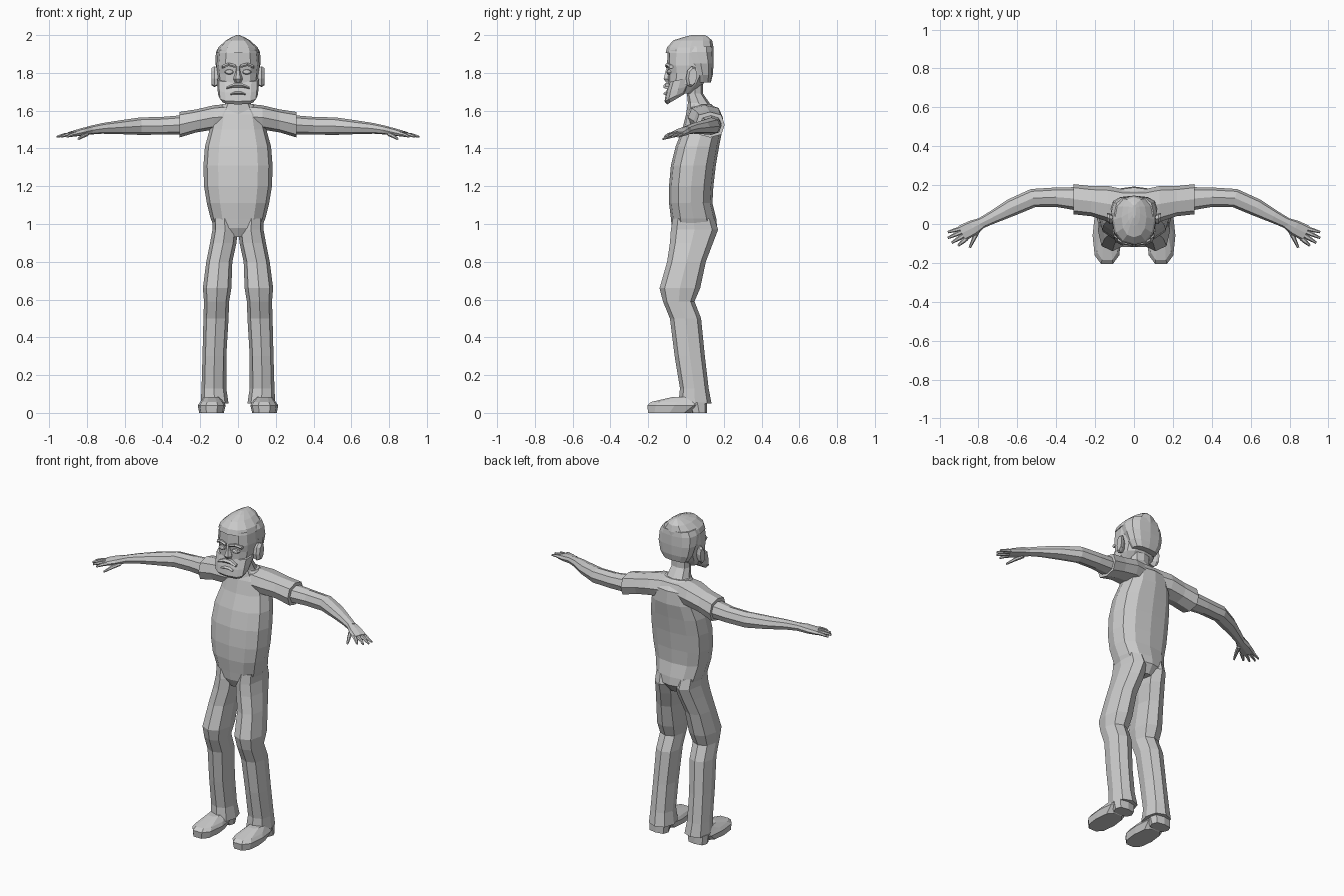
import bpy, bmesh, math
from mathutils import Vector

grey = bpy.data.materials.new("plain_grey")
grey.diffuse_color = (0.6, 0.6, 0.6, 1)


def ring(c, u, v, n=8, e=2.3):
    """Rounded polygon around c, with half axes u and v."""
    c, u, v = Vector(c), Vector(u), Vector(v)
    pts = []
    for i in range(n):
        a = 2 * math.pi * i / n
        s, t = [math.copysign(abs(f) ** (2 / e), f) if abs(f) > 1e-6 else 0
                for f in (math.cos(a), math.sin(a))]
        pts.append(c + u * s + v * t)
    return pts


def loft(name, rings, mirror=False):
    """Skin a row of rings, close both ends, optionally mirror across x."""
    bm = bmesh.new()
    rows = [[bm.verts.new(p) for p in r] for r in rings]
    n = len(rows[0])
    for a, b in zip(rows, rows[1:]):
        for i in range(n):
            j = (i + 1) % n
            bm.faces.new((a[i], a[j], b[j], b[i]))
    bm.faces.new(rows[0])
    bm.faces.new(rows[-1])
    bmesh.ops.recalc_face_normals(bm, faces=bm.faces)
    me = bpy.data.meshes.new(name)
    bm.to_mesh(me)
    bm.free()
    me.materials.append(grey)
    ob = bpy.data.objects.new(name, me)
    bpy.context.collection.objects.link(ob)
    if mirror:
        m = ob.modifiers.new("mirror", 'MIRROR')
        m.use_bisect_axis[0] = False
        m.use_mirror_merge = False
    return ob


def upright(name, rows, n=12, e=2.5, mirror=False):
    """Rows of (z, x_min, x_max, y_front, y_back[, tilt])."""
    rings = []
    for z, x0, x1, y0, y1, *tilt in rows:
        h, t = (y1 - y0) / 2, tilt[0] if tilt else 0
        rings.append(ring(((x0 + x1) / 2, (y0 + y1) / 2, z),
                          ((x1 - x0) / 2, 0, 0), (0, h, h * t), n, e))
    return loft(name, rings, mirror)


def centred(name, rows, **k):
    return upright(name, [(r[0], -r[1], r[1], *r[2:]) for r in rows], **k)


def limb(name, rows, n=8, e=2.3):
    """Rows of (x, y, z, half_width, half_height) along a sideways path."""
    pts = [Vector(r[:3]) for r in rows]
    rings = []
    for i, r in enumerate(rows):
        d = pts[min(i + 1, len(pts) - 1)] - pts[max(i - 1, 0)]
        side = Vector((-d.y, d.x, 0)).normalized()
        rings.append(ring(pts[i], side * r[3], (0, 0, r[4]), n, e))
    return loft(name, rings, True)


# Shirt body
centred("shirt", [
    (0.93, 0.07, -0.05, 0.13), (0.98, 0.125, -0.075, 0.165), (1.03, 0.145, -0.08, 0.16),
    (1.11, 0.165, -0.09, 0.14), (1.20, 0.18, -0.09, 0.145), (1.31, 0.183, -0.08, 0.158),
    (1.41, 0.175, -0.055, 0.175), (1.50, 0.15, -0.02, 0.193),
    (1.58, 0.13, 0.0, 0.188), (1.635, 0.08, 0.025, 0.135)])

# Shoulders and short sleeves, lofted from the left cuff to the right
half = [(0.31, 0.05, 0.205, 1.458, 1.593), (0.22, 0.04, 0.195, 1.485, 1.607),
        (0.13, 0.01, 0.195, 1.50, 1.628), (0.06, 0.01, 0.18, 1.50, 1.635)]
rows = [(-r[0], *r[1:]) for r in half] + half[::-1]
loft("sleeves", [ring((x, (a + b) / 2, (c + d) / 2), (0, (b - a) / 2, 0),
                      (0, 0, (d - c) / 2), 8, 2.6) for x, a, b, c, d in rows])

# Trouser legs
upright("trouser_leg", [
    (1.03, 0.01, 0.135, -0.07, 0.15), (0.97, 0.002, 0.135, -0.08, 0.17),
    (0.90, 0.008, 0.148, -0.085, 0.143), (0.80, 0.03, 0.168, -0.10, 0.105),
    (0.66, 0.035, 0.186, -0.14, 0.075), (0.59, 0.047, 0.18, -0.122, 0.045),
    (0.50, 0.05, 0.183, -0.085, 0.08), (0.30, 0.062, 0.188, -0.06, 0.10),
    (0.13, 0.062, 0.193, -0.032, 0.12), (0.05, 0.05, 0.197, -0.04, 0.135)],
    n=8, e=2.4, mirror=True)

# Shoes with separate heel
upright("shoe", [
    (0.0, 0.075, 0.205, -0.205, 0.03), (0.04, 0.065, 0.213, -0.21, 0.09),
    (0.058, 0.075, 0.20, -0.19, 0.10), (0.085, 0.10, 0.18, -0.07, 0.09)],
    n=10, e=2.7, mirror=True)
upright("shoe_heel", [(0.0, 0.075, 0.195, 0.03, 0.11), (0.055, 0.07, 0.198, 0.01, 0.11)],
        n=8, e=3, mirror=True)

# Bare arms
limb("arm", [(0.27, 0.128, 1.526, 0.062, 0.052), (0.40, 0.138, 1.52, 0.05, 0.047),
             (0.52, 0.133, 1.518, 0.048, 0.046), (0.63, 0.085, 1.512, 0.045, 0.036),
             (0.72, 0.038, 1.506, 0.034, 0.028), (0.795, 0.0, 1.495, 0.027, 0.022)])

# Hands: palm, four fingers and thumb
limb("palm", [(0.78, 0.007, 1.497, 0.027, 0.022), (0.83, -0.02, 1.487, 0.04, 0.02),
              (0.885, -0.048, 1.475, 0.042, 0.014)], 8, 2.8)
fingers = [((0.87, -0.018), (0.958, -0.042)), ((0.875, -0.036), (0.958, -0.072)),
           ((0.87, -0.055), (0.938, -0.097)), ((0.86, -0.072), (0.905, -0.112)),
           ((0.80, -0.025), (0.845, -0.122))]
for i, (a, b) in enumerate(fingers):
    thumb = i == 4
    z0, z1 = (1.475, 1.45) if thumb else (1.477, 1.462)
    mid = [(p + q) / 2 for p, q in zip(a, b)]
    limb("thumb" if thumb else "finger_%d" % (i + 1),
         [(*a, z0, 0.013, 0.011), (*mid, (z0 + z1) / 2 + 0.003, 0.011, 0.01),
          (*b, z1, 0.006, 0.006)], 6, 2)

# Neck
centred("neck", [(1.58, 0.10, 0.0, 0.175), (1.64, 0.068, 0.01, 0.125),
                 (1.69, 0.058, 0.005, 0.09), (1.77, 0.06, 0.0, 0.09)], n=8)

# Head
centred("head", [(1.69, 0.075, -0.085, 0.03), (1.74, 0.104, -0.092, 0.09),
                 (1.80, 0.11, -0.094, 0.125), (1.84, 0.114, -0.1, 0.13),
                 (1.92, 0.106, -0.098, 0.13), (1.96, 0.07, -0.07, 0.12)], e=2.6)

# Hair: back shell with a hairline behind the temples, and crown
centred("hair_back", [(1.75, 0.082, 0.05, 0.132), (1.79, 0.106, 0.035, 0.142),
                      (1.85, 0.12, 0.01, 0.146), (1.91, 0.117, -0.03, 0.146),
                      (1.94, 0.10, -0.03, 0.143)], n=12, e=2.6)
centred("hair_crown", [(1.905, 0.113, -0.108, 0.146), (1.935, 0.104, -0.10, 0.146),
                       (1.972, 0.064, -0.068, 0.138), (1.99, 0.032, -0.01, 0.118),
                       (2.0, 0.008, 0.03, 0.10)], e=2.3)

# Beard, moustache, lower lip
centred("beard", [(1.66, 0.088, -0.10, -0.01, 0.6), (1.68, 0.104, -0.114, 0.01, 0.5),
                  (1.715, 0.109, -0.106, 0.025, 0.3), (1.765, 0.112, -0.088, 0.03, 0.2)],
        n=12, e=3)
for name, tip, mid, z, h in (("moustache", 0.06, 0.02, 1.742, 0.013),
                             ("lower_lip", 0.04, 0.018, 1.70, 0.008)):
    loft(name, [ring((x, -0.098, z - abs(x) * 0.35), (0, 0.02, 0), (0, 0, k), 6, 2)
                for x, k in ((-tip, h / 2), (-mid, h), (mid, h), (tip, h / 2))])

# Nose
centred("nose", [(1.75, 0.016, -0.108, -0.07), (1.768, 0.025, -0.122, -0.07),
                 (1.80, 0.014, -0.113, -0.07), (1.84, 0.011, -0.102, -0.07)], n=6, e=2)

# Brows and eyelids
loft("brow", [ring((x, y, z), (0, 0.013, 0), (0, 0, 0.01), 6, 2)
              for x, y, z in ((0.012, -0.098, 1.835), (0.05, -0.095, 1.845),
                              (0.085, -0.078, 1.832))], True)
loft("eye", [ring((0.046, y, 1.805), (k, 0, 0), (0, 0, k * 0.6), 8, 2)
             for y, k in ((-0.08, 0.026), (-0.098, 0.02), (-0.102, 0.01))], True)

# Ears, leaning back and out from the head
loft("ear", [ring((x, y, 1.78), (0, w, w * 0.4), (0, 0, h), 8, 2.3)
             for x, y, w, h in ((0.10, 0.02, 0.02, 0.042), (0.125, 0.028, 0.028, 0.055),
                                (0.14, 0.036, 0.022, 0.045))], True)
